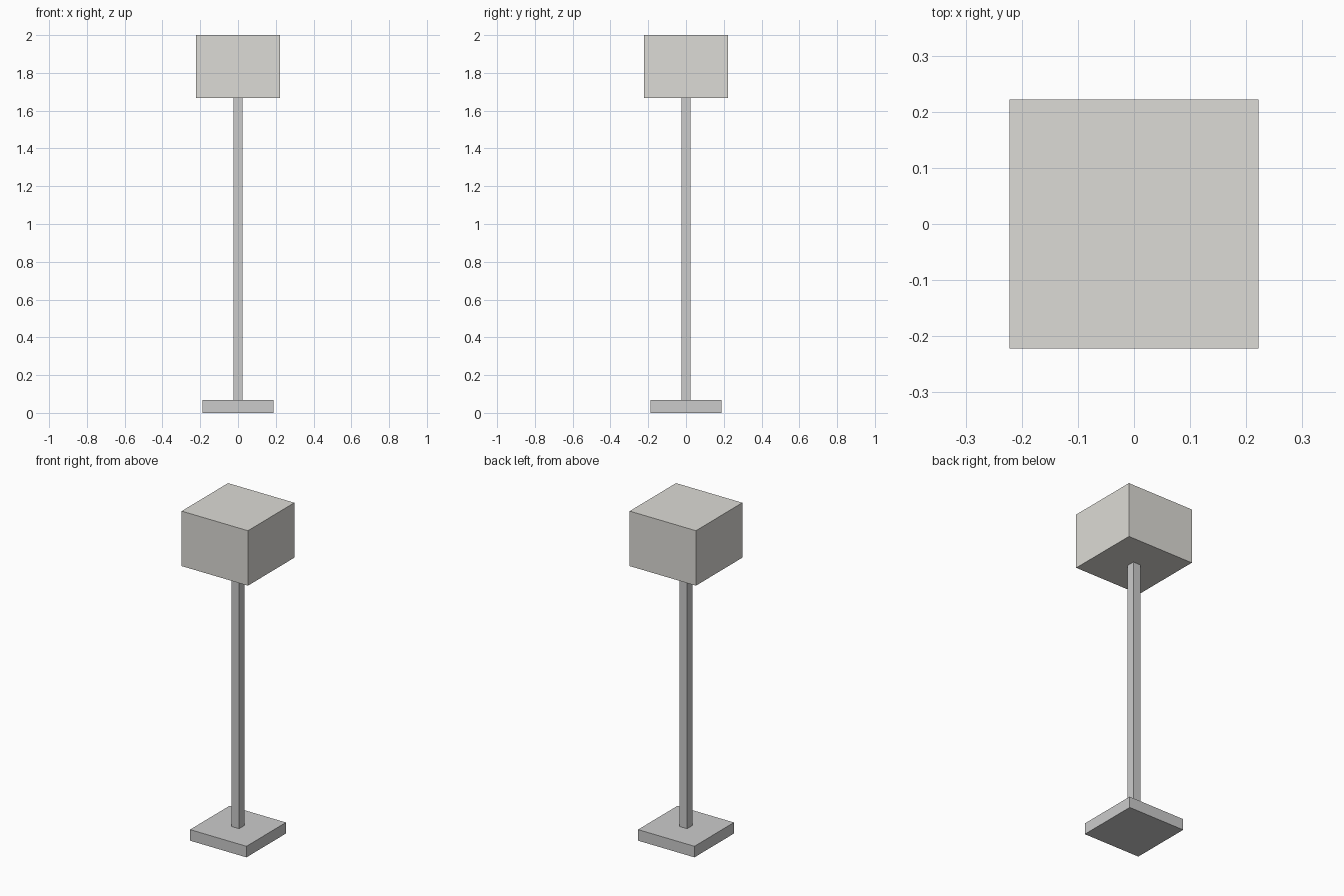
import bpy

if "Cube" in bpy.data.objects:
    bpy.data.objects.remove(bpy.data.objects["Cube"])


def box(name, width, z0, z1, material=None):
    """Square block centred on the z axis, spanning z0 to z1."""
    bpy.ops.mesh.primitive_cube_add(size=1, location=(0, 0, (z0 + z1) / 2))
    ob = bpy.context.object
    ob.name = name
    ob.scale = (width, width, z1 - z0)
    bpy.ops.object.transform_apply(location=False, rotation=False, scale=True)
    if material:
        ob.data.materials.append(material)
    return ob


def colour(name, rgb):
    mat = bpy.data.materials.new(name)
    mat.diffuse_color = (*rgb, 1)
    mat.use_nodes = True
    mat.node_tree.nodes["Principled BSDF"].inputs["Base Color"].default_value = mat.diffuse_color
    return mat


fabric = colour("warm_grey_fabric", (0.72, 0.71, 0.67))

BASE_TOP, SHADE_BOTTOM = 0.067, 1.667

# Foot plate
box("base", 0.378, 0, BASE_TOP)
# Upright between foot and shade
box("pole", 0.05, BASE_TOP, SHADE_BOTTOM)
# Closed box lampshade
box("shade", 0.444, SHADE_BOTTOM, 2.0, fabric)
